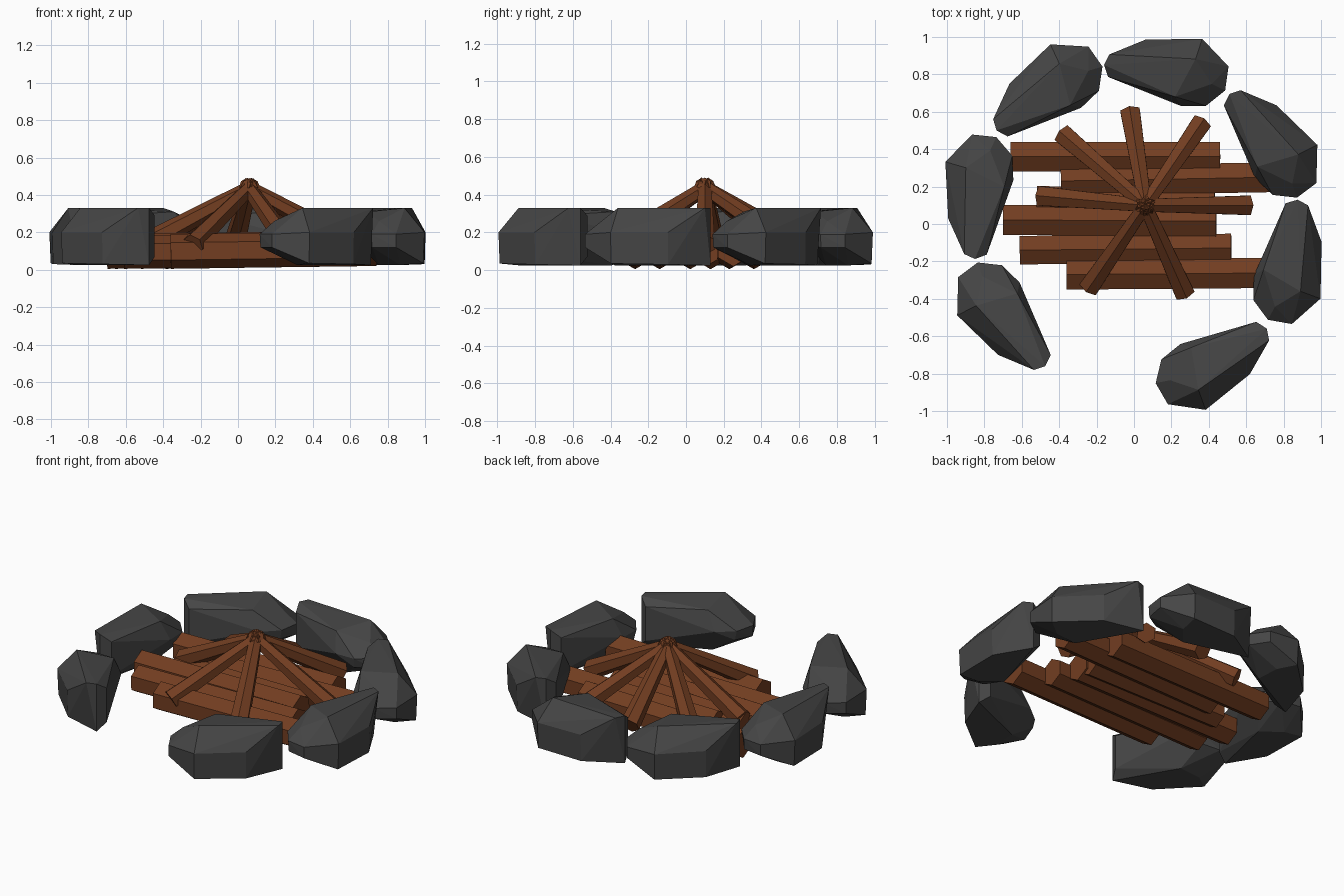
import bpy
import bmesh
from math import cos, sin, radians
from mathutils import Vector, Matrix

default_cube = bpy.data.objects.get("Cube")
if default_cube:
    bpy.data.objects.remove(default_cube, do_unlink=True)


def make_material(name, colour):
    material = bpy.data.materials.new(name)
    material.use_nodes = True
    material.diffuse_color = colour
    material.node_tree.nodes["Principled BSDF"].inputs["Base Color"].default_value = colour
    return material


stone_grey = make_material("stone grey", (0.06, 0.06, 0.06, 1))
wood_brown = make_material("wood brown", (0.168, 0.047, 0.015, 1))


def add_object(name, mesh, material):
    if not mesh.materials:
        mesh.materials.append(material)
    part = bpy.data.objects.new(name, mesh)
    bpy.context.collection.objects.link(part)
    return part


def mesh_from_bmesh(name, bm):
    bmesh.ops.recalc_face_normals(bm, faces=bm.faces[:])
    mesh = bpy.data.meshes.new(name)
    bm.to_mesh(mesh)
    bm.free()
    return mesh


def make_stone_mesh():
    """Faceted boulder: thin end at the origin, fat end along +x, bulging to +y."""
    corners = [
        # thin end
        (0, 0, .025), (0, 0, .33), (.03, -.06, .07), (.03, -.06, .29), (.02, .06, .33),
        # outer flank
        (.2, .165, .2), (.2, .16, .03), (.5, .212, .2), (.5, .205, .035),
        # top and underside
        (.48, .1, .33), (.585, -.02, .26), (.4, -.115, .31), (.42, -.05, .025), (.5, .08, .025),
        # fat end
        (.66, .085, .19), (.66, .085, .12), (.66, -.045, .19), (.655, -.045, .12),
        (.57, -.14, .19), (.56, -.13, .13), (.44, -.16, .19),
    ]
    bm = bmesh.new()
    for corner in corners:
        bm.verts.new(corner)
    hull = bmesh.ops.convex_hull(bm, input=bm.verts[:])
    loose = {item for item in hull["geom_interior"] + hull["geom_unused"]
             if isinstance(item, bmesh.types.BMVert)}
    bmesh.ops.delete(bm, geom=list(loose), context="VERTS")
    bmesh.ops.dissolve_limit(bm, angle_limit=radians(4), verts=bm.verts[:], edges=bm.edges[:])
    return mesh_from_bmesh("stone", bm)


def make_pole(name, start, end, start_radius, end_radius):
    """Six-sided pole between two points, with one edge turned upward."""
    start, end = Vector(start), Vector(end)
    direction = (end - start).normalized()
    side = direction.cross(Vector((0, 0, 1))).normalized()
    up = side.cross(direction)
    bm = bmesh.new()
    rings = []
    for centre, radius in ((start, start_radius), (end, end_radius)):
        ring = []
        for step in range(6):
            angle = radians(60 * step)
            ring.append(bm.verts.new(centre + radius * (cos(angle) * up + sin(angle) * side)))
        rings.append(ring)
        bm.faces.new(ring)
    for step in range(6):
        following = (step + 1) % 6
        bm.faces.new((rings[0][step], rings[0][following],
                      rings[1][following], rings[1][step]))
    return add_object(name, mesh_from_bmesh(name, bm), wood_brown)


# Ring of stones sharing one mesh: thin end x, y and heading in degrees
stone_mesh = make_stone_mesh()
stone_places = [
    (-.475, -.76, 127), (-.85, -.187, 84), (-.735, .5, 35), (-.16, .85, -8),
    (.51, .695, -53), (.875, .13, -100), (.71, -.56, -150),
]
for number, (x, y, heading) in enumerate(stone_places, start=1):
    stone = add_object(f"ring_stone_{number}", stone_mesh, stone_grey)
    stone.matrix_world = Matrix.Translation((x, y, 0)) @ Matrix.Rotation(radians(heading), 4, "Z")

# Bed of logs: left x, left y, right x, right y, radius
log_bed = [
    (-.66, .36, .46, .36, .092), (-.39, .23, .74, .25, .092),
    (-.52, .13, .43, .105, .085), (-.7, .022, .44, .015, .093),
    (-.61, -.14, .52, -.128, .088), (-.36, -.27, .7, -.262, .093),
]
for number, (x1, y1, x2, y2, radius) in enumerate(log_bed, start=1):
    make_pole(f"bed_log_{number}", (x1, y1, radius + .005), (x2, y2, radius + .02), radius, radius)

# Leaning sticks crossing at the peak
peak = Vector((.06, .1, .435))
stick_feet = [
    (-.38, .48), (-.02, .6), (.36, .54), (.61, .1), (.27, -.37), (-.24, -.34), (-.5, .15),
]
for number, (x, y) in enumerate(stick_feet, start=1):
    foot = Vector((x, y, .135))
    tip = peak + .045 * (peak - foot).normalized()
    make_pole(f"leaning_stick_{number}", foot, tip, .06, .038)
